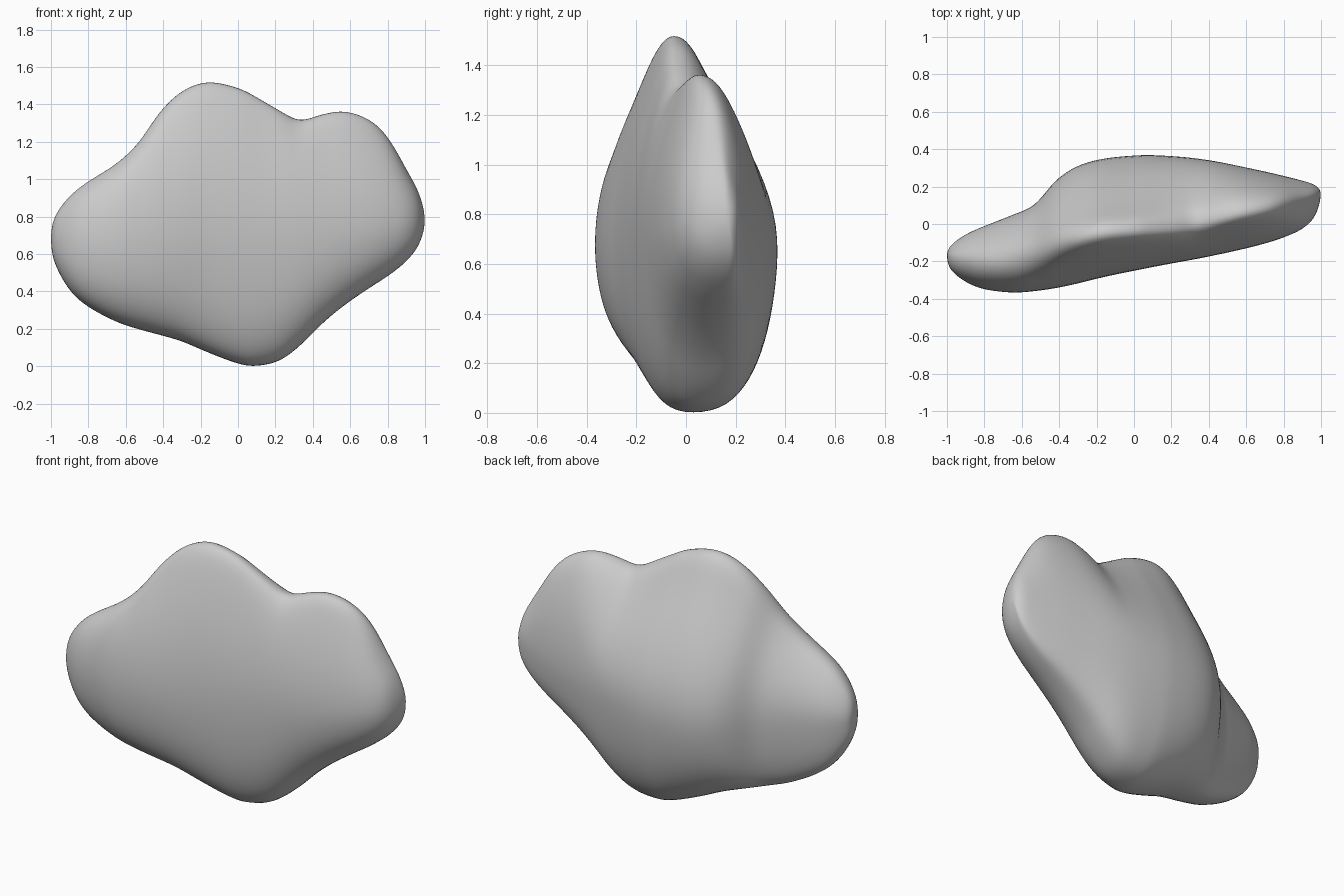
import bpy, bmesh
from math import sin, cos, pi, exp

if "Cube" in bpy.data.objects:
    bpy.data.objects.remove(bpy.data.objects["Cube"])

# Stations along x: x, lower z, upper z, front y, back y, y of the top edge
STATIONS = [
    (-1.0, .68, .68, -.17, -.17, -.17),
    (-.98, .55, .80, -.245, -.115, -.18),
    (-.90, .405, .91, -.31, -.055, -.19),
    (-.80, .315, .99, -.35, -.01, -.195),
    (-.65, .235, 1.085, -.368, .05, -.185),
    (-.53, .195, 1.20, -.36, .105, -.15),
    (-.42, .165, 1.36, -.345, .235, -.105),
    (-.30, .13, 1.475, -.32, .315, -.075),
    (-.16, .07, 1.525, -.285, .354, -.05),
    (0.0, .01, 1.492, -.252, .37, -.04),
    (.10, -.002, 1.442, -.232, .372, -.035),
    (.22, .025, 1.372, -.209, .365, -.025),
    (.33, .105, 1.318, -.189, .354, 0),
    (.45, .225, 1.35, -.165, .335, .03),
    (.57, .325, 1.366, -.139, .31, .055),
    (.70, .415, 1.322, -.106, .282, .08),
    (.80, .48, 1.228, -.073, .258, .105),
    (.90, .56, 1.055, -.027, .232, .13),
    (.97, .655, .92, .045, .207, .15),
    (1.0, .78, .78, .16, .16, .16),
]


def mirrored(s):
    return (s[0], s[2], s[1], s[4], s[3], s[5])


# Mirrored neighbours past each pole make the ends close roundly
PTS = [mirrored(STATIONS[1])] + STATIONS + [mirrored(STATIONS[-2])]


def catmull(i, t):
    p = PTS[i - 1:i + 3]
    return [.5 * (2 * b + (c - a) * t + (2 * a - 5 * b + 4 * c - d) * t * t
                  + (3 * b - a - 3 * c + d) * t ** 3) for a, b, c, d in zip(*p)]


def ramp(x, a, b):
    t = min(max((x - a) / (b - a), 0), 1)
    return t * t * (3 - 2 * t)


def section(s, n=80):
    x, lo, hi, front, back, top_rim = s
    mid = min(max(.69 + .05 * x + .04 * x * x, lo), hi)
    main = ramp(x, -.65, -.3) * (1 - ramp(x, .7, 1))
    peak = ramp(x, -.65, -.3) * (1 - ramp(x, -.1, .6))
    notch = exp(-((x - .33) / .13) ** 2)
    low_rim = .165 * x + .01
    ring = []
    for k in range(n):
        a = 2 * pi * k / n
        c, v = cos(a), sin(a)
        z = mid + v * ((hi - mid) if v > 0 else (mid - lo))
        # Rim height blends from the lower edge to the upper edge
        f = ramp(v, -1, 1)
        rim = min(max(low_rim * (1 - f) + top_rim * f, front), back)
        if v > 0:   # upper half thins out, then rounds over at the tip
            tip = 1 - .4 * v ** 8
            if c > 0:
                w = c * (1 - (.25 + .45 * peak) * v ** 1.6 * tip)
            else:
                w = -c * (1 - (-.1 + .52 * main - .25 * notch) * v ** 2 * tip)
        else:       # lower half is full, most of all at the back right
            cut = .22 + (.16 * ramp(x, .1, .4) if c > 0 else 0)
            w = abs(c) ** (1 - cut * min(1, -v * 2))
        y = rim + w * ((back - rim) if c > 0 else (front - rim))
        ring.append((x, y, z))
    return ring


# Loft the blob between the two poles
bm = bmesh.new()
STEPS = 6
rings = []
for i in range(1, len(STATIONS)):
    for j in range(STEPS):
        if i == 1 and j == 0:
            continue
        rings.append([bm.verts.new(p) for p in section(catmull(i, j / STEPS))])
for r, q in zip(rings, rings[1:]):
    for k in range(len(r)):
        m = (k + 1) % len(r)
        bm.faces.new((r[k], r[m], q[m], q[k]))
for pole, ring in ((STATIONS[0], rings[0]), (STATIONS[-1], rings[-1])):
    tip = bm.verts.new((pole[0], pole[3], pole[1]))
    for k in range(len(ring)):
        bm.faces.new((tip, ring[k], ring[(k + 1) % len(ring)]))
for _ in range(8):
    bmesh.ops.smooth_vert(bm, verts=bm.verts, factor=.5, use_axis_x=True,
                          use_axis_y=True, use_axis_z=True)
bmesh.ops.recalc_face_normals(bm, faces=bm.faces)
for f in bm.faces:
    f.smooth = True
mesh = bpy.data.meshes.new("lumpy_stone")
bm.to_mesh(mesh)
bm.free()
bpy.context.collection.objects.link(bpy.data.objects.new("lumpy_stone", mesh))
